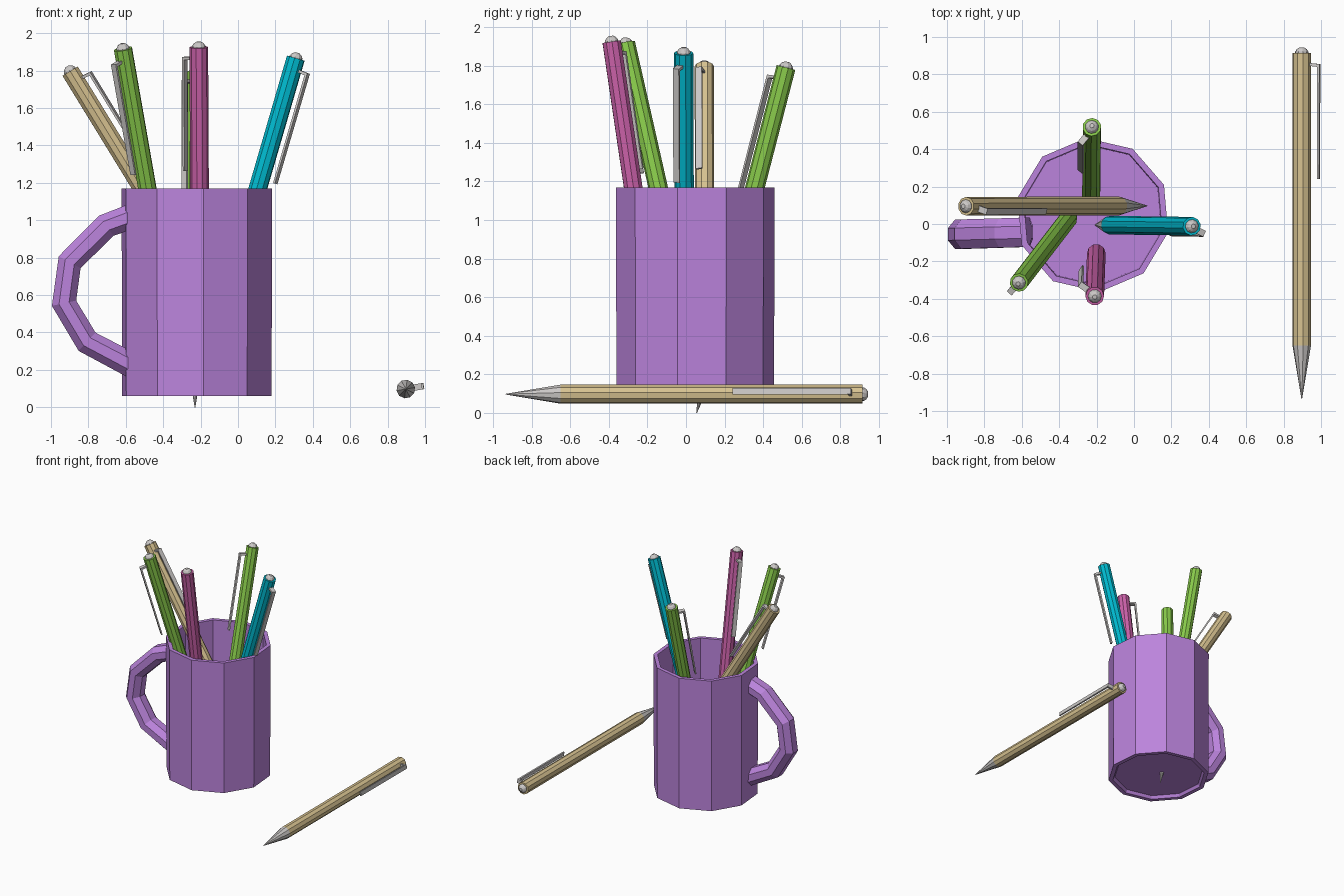
import bpy, bmesh, math
from mathutils import Vector, Matrix

cube = bpy.data.objects.get("Cube")
if cube:
    bpy.data.objects.remove(cube, do_unlink=True)


def material(name, rgb):
    m = bpy.data.materials.new(name)
    m.use_nodes = True
    m.diffuse_color = (*rgb, 1)
    m.node_tree.nodes["Principled BSDF"].inputs["Base Color"].default_value = (*rgb, 1)
    return m


PURPLE = material("purple glaze", (0.50, 0.23, 0.72))
GREEN = material("green barrel", (0.25, 0.60, 0.07))
CYAN = material("cyan barrel", (0.0, 0.50, 0.64))
PINK = material("pink barrel", (0.60, 0.12, 0.40))
TAN = material("tan barrel", (0.68, 0.54, 0.28))
METAL = material("light grey metal", (0.60, 0.58, 0.57))


def finish(bm, name, mats, matrix=None):
    bmesh.ops.recalc_face_normals(bm, faces=bm.faces)
    mesh = bpy.data.meshes.new(name)
    bm.to_mesh(mesh)
    bm.free()
    ob = bpy.data.objects.new(name, mesh)
    for m in mats:
        mesh.materials.append(m)
    if matrix:
        ob.matrix_world = matrix
    bpy.context.collection.objects.link(ob)
    return ob


def bridge(bm, a, b, mat=0):
    for i in range(len(a)):
        j = (i + 1) % len(a)
        bm.faces.new((a[i], a[j], b[j], b[i])).material_index = mat


def lathe(bm, profile, sides, phase=0.0, mats=None):
    """Stack rings of (radius, height) and close both ends with flat faces."""
    rings = []
    for r, z in profile:
        angles = [phase + math.tau * i / sides for i in range(sides)]
        rings.append([bm.verts.new((r * math.cos(a), r * math.sin(a), z)) for a in angles])
    mats = mats or [0] * (len(rings) - 1)
    for a, b, m in zip(rings, rings[1:], mats):
        bridge(bm, a, b, m)
    bm.faces.new(rings[0]).material_index = mats[0]
    bm.faces.new(rings[-1]).material_index = mats[-1]


# Mug: ten-sided hollow cup with a shallow recessed foot
bm = bmesh.new()
lathe(bm, [(0.36, 0.085), (0.375, 0.06), (0.41, 0.06), (0.413, 1.17),
           (0.38, 1.17), (0.375, 0.11)], 10, math.radians(-13))
finish(bm, "mug_body", [PURPLE], Matrix.Translation((-0.22, 0.048, 0)))

# Handle: eight-sided tube swept along an arc on the mug's right side
path = [Vector((x, -0.045 + 0.03 * (x + 0.6), z)) for x, z in
        [(-0.57, 1.02), (-0.705, 0.97), (-0.9, 0.775), (-0.93, 0.556), (-0.807, 0.35), (-0.57, 0.225)]]
bm = bmesh.new()
rings = []
for i, p in enumerate(path):
    before, after = path[max(i - 1, 0)], path[min(i + 1, len(path) - 1)]
    side = (after - before).normalized().cross(Vector((0, 1, 0)))
    ring = []
    for k in range(8):
        a = math.tau * (k + 0.5) / 8
        ring.append(bm.verts.new(p + side * 0.072 * math.cos(a) + Vector((0, 0.085 * math.sin(a), 0))))
    rings.append(ring)
for a, b in zip(rings, rings[1:]):
    bridge(bm, a, b)
bm.faces.new(rings[0])
bm.faces.new(rings[-1])
finish(bm, "mug_handle", [PURPLE])

LENGTH = 1.88


def pen(name, colour, tip, top, clip_side):
    """Pen from tip towards top, with its clip facing clip_side."""
    tip = Vector(tip)
    axis = (Vector(top) - tip).normalized()
    out = Vector(clip_side)
    out = (out - axis * out.dot(axis)).normalized()
    frame = Matrix((out, axis.cross(out), axis)).transposed().to_4x4()
    frame.translation = tip

    # Barrel with tapered point
    bm = bmesh.new()
    lathe(bm, [(0.002, 0), (0.05, 0.285), (0.05, LENGTH - 0.03)], 10, mats=[1, 0])
    finish(bm, name + "_barrel", [colour, METAL], frame)

    # Domed push button
    bm = bmesh.new()
    end = LENGTH - 0.03
    lathe(bm, [(0.036, end - 0.01), (0.036, end + 0.006), (0.027, end + 0.02), (0.012, LENGTH)], 10)
    finish(bm, name + "_button", [METAL], frame)

    # Clip: bent strip, extruded across its width
    outline = [(0.045, 1.795), (0.098, 1.79), (0.096, 1.175), (0.085, 1.175), (0.085, 1.775), (0.045, 1.78)]
    bm = bmesh.new()
    left, right = [[bm.verts.new((x, y, z)) for x, z in outline] for y in (-0.017, 0.017)]
    bridge(bm, left, right)
    bm.faces.new(left)
    bm.faces.new(right)
    finish(bm, name + "_clip", [METAL], frame)


# Five pens standing in the mug and one lying beside it
pen("pink_pen", PINK, (-0.20, -0.115, 0.095), (-0.21, -0.39, 1.955), (-0.8, 0.55, 0))
pen("left_green_pen", GREEN, (-0.305, 0.089, 0.137), (-0.62, -0.32, 1.945), (-0.65, -0.75, 0))
pen("back_green_pen", GREEN, (-0.23, 0.055, 0.0), (-0.225, 0.527, 1.824), (-0.6, -0.75, 0))
pen("cyan_pen", CYAN, (-0.208, -0.005, 0.09), (0.318, -0.012, 1.897), (1, -0.45, 0))
pen("tan_pen", TAN, (0.07, 0.097, 0.22), (-0.912, 0.095, 1.82), (0.8, -0.3, 0.5))
pen("lying_pen", TAN, (0.897, -0.935, 0.097), (0.897, 0.945, 0.097), (1, 0, 0.17))
